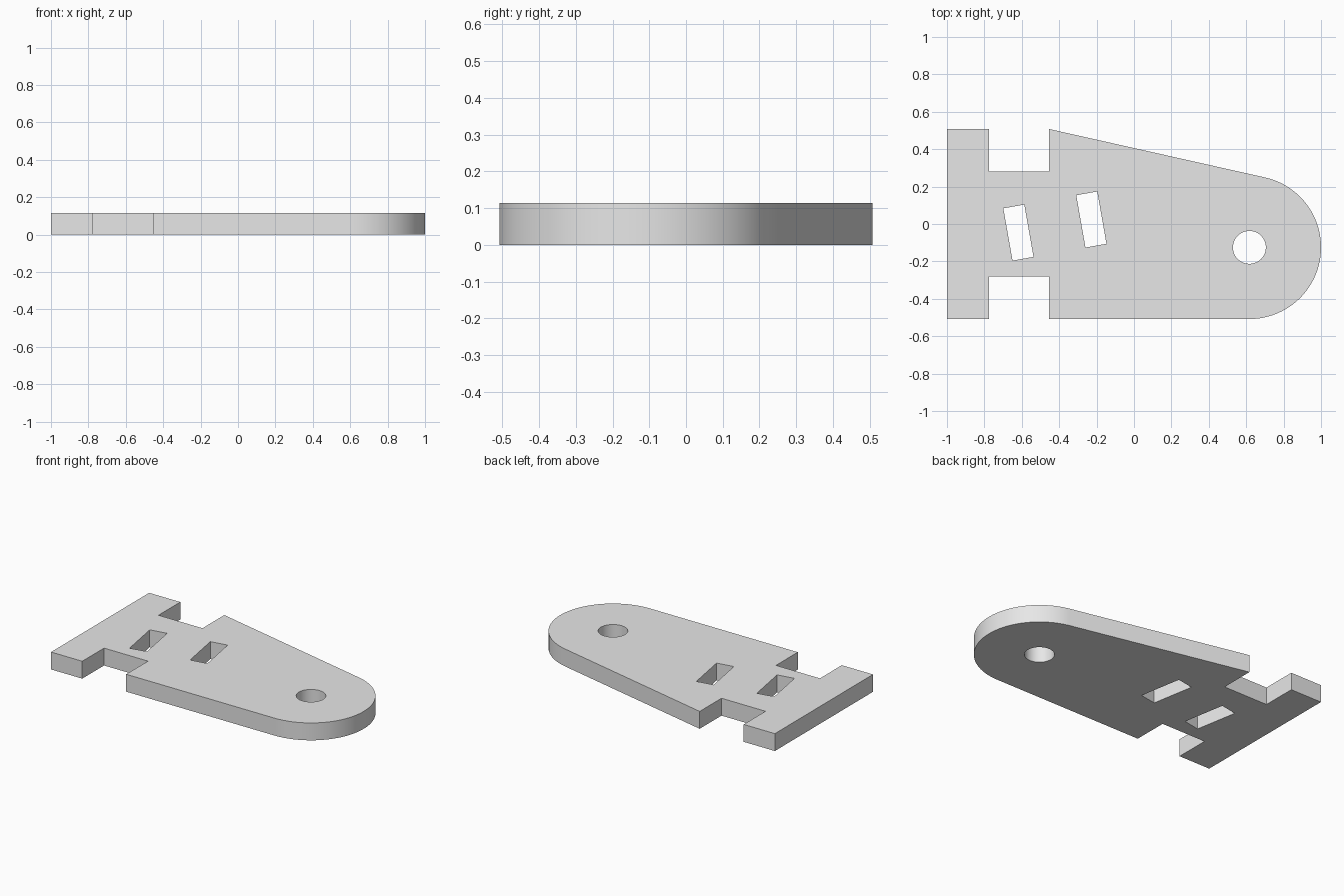
import bpy, bmesh
from math import radians, sin, cos, atan2, acos, hypot, pi
from mathutils import Matrix

cube = bpy.data.objects.get("Cube")
if cube:
    bpy.data.objects.remove(cube, do_unlink=True)

THICK = 0.114
HALF = 0.508                     # half width of the plate
NECK = 0.282                     # half width of the neck
HEAD_X, BODY_X = -0.774, -0.455  # ends of the neck
R = 0.383                        # rounded nose radius
CX, CY = 1 - R, R - HALF         # nose centre

grey = bpy.data.materials.new("light_grey")
grey.use_nodes = True
grey.diffuse_color = (0.8, 0.8, 0.8, 1)
grey.node_tree.nodes["Principled BSDF"].inputs["Base Color"].default_value = (0.8, 0.8, 0.8, 1)


def prism(name, points, z0, z1):
    """Extrude a counter-clockwise outline from z0 to z1."""
    bm = bmesh.new()
    face = bm.faces.new([bm.verts.new((x, y, z0)) for x, y in points])
    ext = bmesh.ops.extrude_face_region(bm, geom=[face])
    top = [v for v in ext["geom"] if isinstance(v, bmesh.types.BMVert)]
    bmesh.ops.translate(bm, verts=top, vec=(0, 0, z1 - z0))
    bmesh.ops.recalc_face_normals(bm, faces=bm.faces)
    mesh = bpy.data.meshes.new(name)
    bm.to_mesh(mesh)
    bm.free()
    mesh.materials.append(grey)
    obj = bpy.data.objects.new(name, mesh)
    bpy.context.collection.objects.link(obj)
    return obj


def arc(x, y, r, a0, a1, n):
    return [(x + r * cos(a0 + (a1 - a0) * i / n), y + r * sin(a0 + (a1 - a0) * i / n))
            for i in range(n + 1)]


# Plate outline: head, neck, and body tapering tangentially into the nose
dx, dy = BODY_X - CX, HALF - CY
tangent = atan2(dy, dx) - acos(R / hypot(dx, dy))
lower = [(-1, -HALF), (HEAD_X, -HALF), (HEAD_X, -NECK), (BODY_X, -NECK), (BODY_X, -HALF)]
upper = [(x, -y) for x, y in reversed(lower)]
nose = arc(CX, CY, R, -pi / 2, tangent, 64)
plate = prism("plate", lower + nose + upper, 0, THICK)

# Cutters: round pivot hole and two slanted slots
cutters = [prism("pivot_hole", arc(CX, CY, 0.088, 0, 2 * pi, 48)[:-1], -0.1, THICK + 0.1)]
for name, x, y in (("head_slot", -0.618, -0.046), ("body_slot", -0.228, 0.024)):
    w, h = 0.057, 0.142
    slot = prism(name, [(-w, -h), (w, -h), (w, h), (-w, h)], -0.1, THICK + 0.1)
    slot.data.transform(Matrix.Translation((x, y, 0)) @ Matrix.Rotation(radians(10), 4, "Z"))
    cutters.append(slot)

bpy.ops.object.select_all(action="DESELECT")
plate.select_set(True)
bpy.context.view_layer.objects.active = plate
for cutter in cutters:
    cutter.hide_render = True
    mod = plate.modifiers.new(cutter.name, "BOOLEAN")
    mod.operation = "DIFFERENCE"
    mod.solver = "EXACT"
    mod.object = cutter
    bpy.ops.object.modifier_apply(modifier=mod.name)
    bpy.data.objects.remove(cutter, do_unlink=True)

bpy.ops.object.shade_smooth_by_angle(angle=radians(30))
